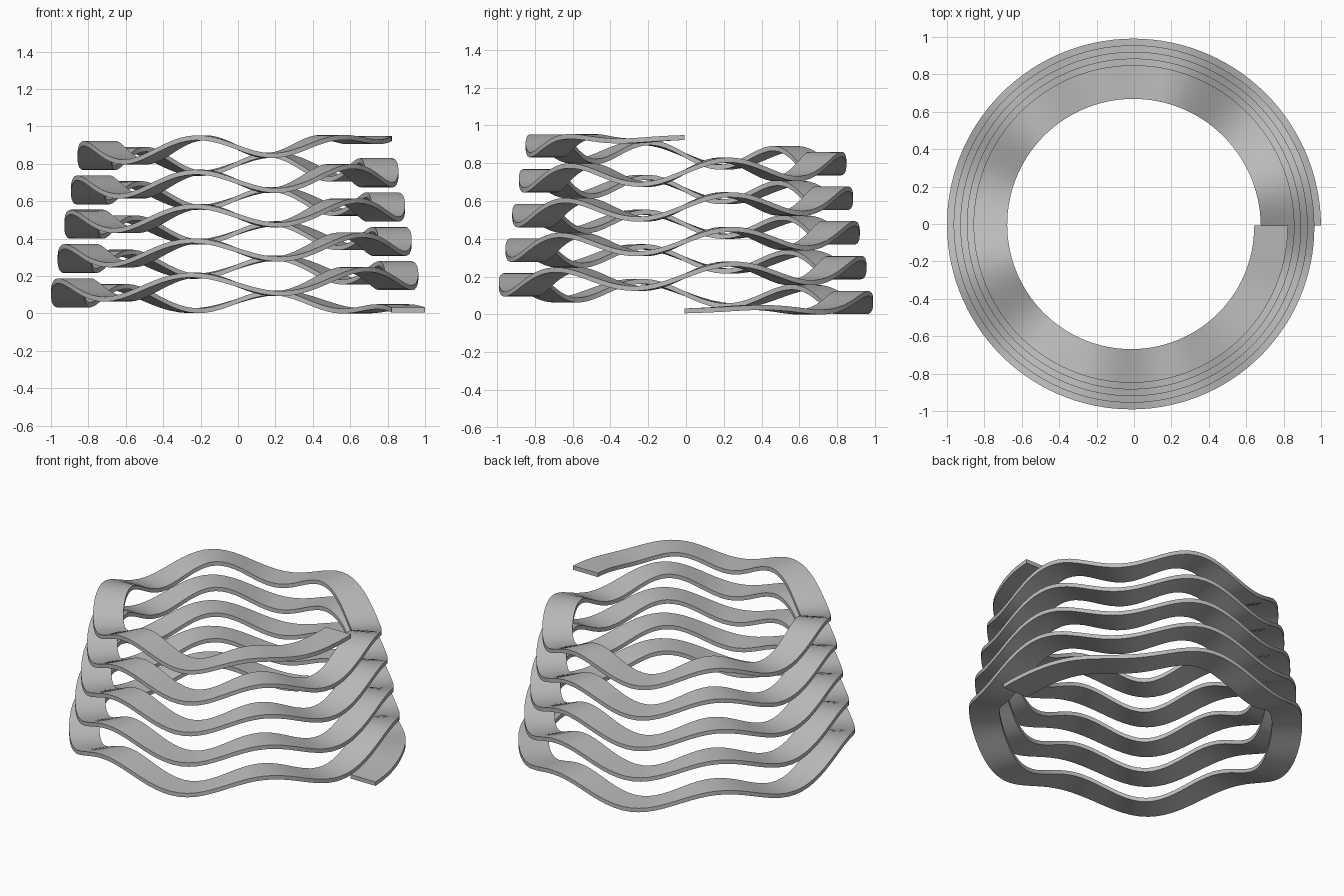
import bpy
import bmesh
import math

if "Cube" in bpy.data.objects:
    bpy.data.objects.remove(bpy.data.objects["Cube"])

TURNS = 5
STEPS = 120            # segments per turn
WAVES = 6              # ripples per turn
R_OUT = 1.00875        # outer radius at the bottom end
TAPER = 0.0355         # radius lost per turn
WIDTH = 0.18
THICK = 0.026
PITCH = 0.1835
AMP = 0.057
Z0 = 0.019
RAMP = 0.25            # turns over which the ripple fades at each end


def ripple(t):
    """Ripple height at turn t, flattened towards both ends."""
    k = min(1.0, t / RAMP, (TURNS - t) / RAMP)
    k = k * k * (3 - 2 * k)
    return AMP * k * math.sin(WAVES * math.tau * t)


# Wavy ribbon swept along a tapering helix
bm = bmesh.new()
rings = []
for i in range(TURNS * STEPS + 1):
    t = i / STEPS
    a = math.tau * t
    r = R_OUT - TAPER * t
    z = Z0 + PITCH * t + ripple(t)
    section = [(r - WIDTH, -THICK / 2), (r, -THICK / 2),
               (r, THICK / 2), (r - WIDTH, THICK / 2)]
    rings.append([bm.verts.new((q * math.cos(a), q * math.sin(a), z + h))
                  for q, h in section])
for a, b in zip(rings, rings[1:]):
    for j in range(4):
        k = (j + 1) % 4
        bm.faces.new((a[j], a[k], b[k], b[j]))

# Flat cut ends
bm.faces.new(rings[0])
bm.faces.new(rings[-1])
bmesh.ops.recalc_face_normals(bm, faces=bm.faces)

# Centre on the origin and rest on the ground
lo = [min(v.co[n] for v in bm.verts) for n in range(3)]
hi = [max(v.co[n] for v in bm.verts) for n in range(3)]
bmesh.ops.translate(bm, verts=bm.verts, vec=(-(lo[0] + hi[0]) / 2,
                                            -(lo[1] + hi[1]) / 2, -lo[2]))

mesh = bpy.data.meshes.new("wave_spring")
bm.to_mesh(mesh)
bm.free()
spring = bpy.data.objects.new("wave_spring", mesh)
bpy.context.collection.objects.link(spring)

steel = bpy.data.materials.new("steel_grey")
steel.diffuse_color = (0.5, 0.5, 0.5, 1)
steel.use_nodes = True
steel.node_tree.nodes["Principled BSDF"].inputs["Base Color"].default_value = steel.diffuse_color
mesh.materials.append(steel)

# Smooth ribbon with crisp edges
bpy.context.view_layer.objects.active = spring
spring.select_set(True)
bpy.ops.object.shade_smooth_by_angle(angle=math.radians(30))
